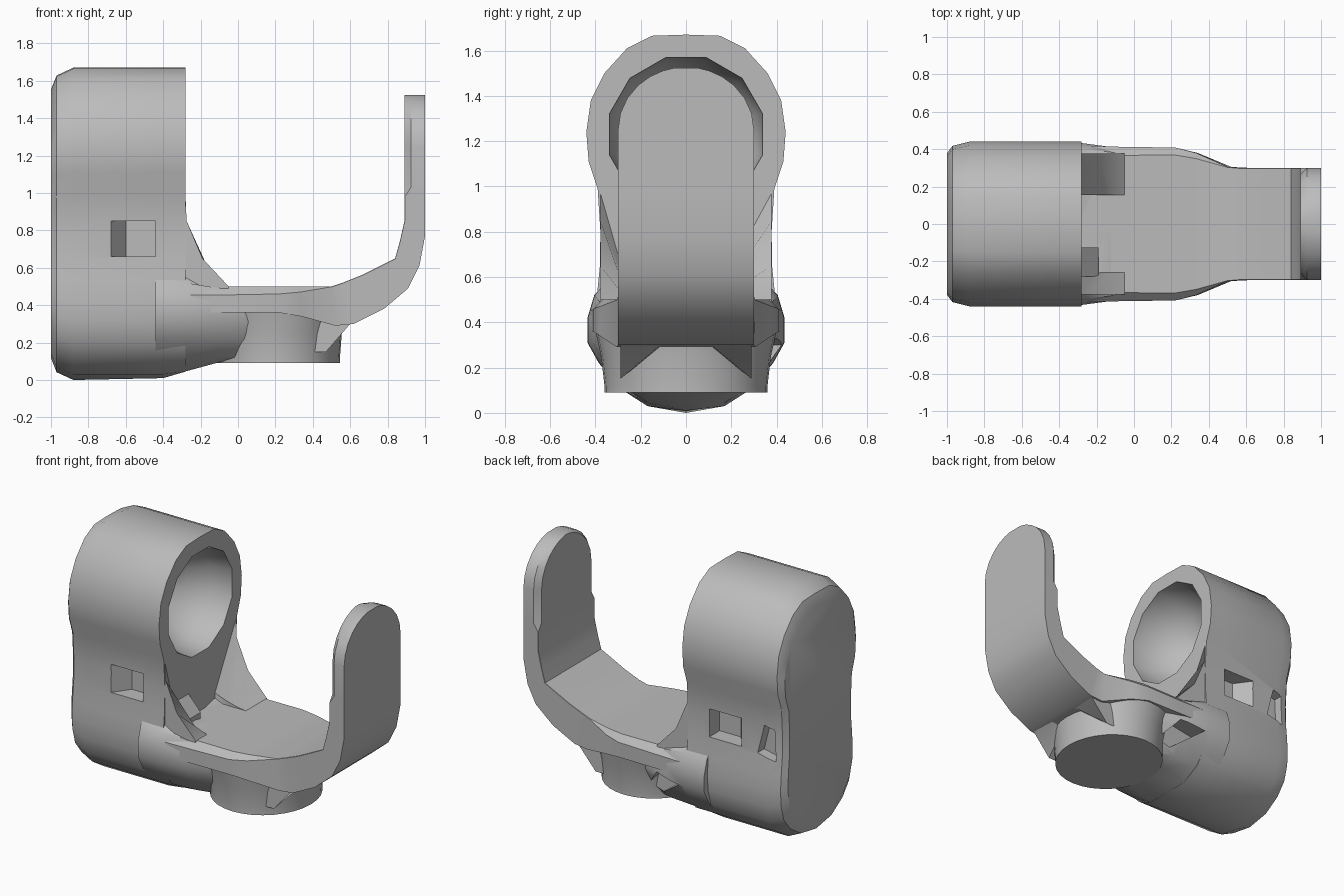
import bpy, bmesh, math
from mathutils import Vector

if "Cube" in bpy.data.objects:
    bpy.data.objects.remove(bpy.data.objects["Cube"], do_unlink=True)

grey = bpy.data.materials.new("plain_grey")
grey.use_nodes = True
grey.diffuse_color = (0.5, 0.5, 0.5, 1)
grey.node_tree.nodes["Principled BSDF"].inputs["Base Color"].default_value = (0.5, 0.5, 0.5, 1)


def loft(name, rings):
    """Skin a list of equal-length point rings and cap both ends."""
    bm = bmesh.new()
    loops = [[bm.verts.new(p) for p in ring] for ring in rings]
    n = len(loops[0])
    for a, b in zip(loops, loops[1:]):
        for i in range(n):
            j = (i + 1) % n
            bm.faces.new((a[i], a[j], b[j], b[i]))
    bm.faces.new(loops[0])
    bm.faces.new(loops[-1])
    bmesh.ops.recalc_face_normals(bm, faces=bm.faces)
    mesh = bpy.data.meshes.new(name)
    bm.to_mesh(mesh)
    bm.free()
    mesh.materials.append(grey)
    obj = bpy.data.objects.new(name, mesh)
    bpy.context.collection.objects.link(obj)
    return obj


def wedge(name, y0, outline0, y1, outline1):
    """Bridge two x-z outlines that lie at different y."""
    return loft(name, [[(x, y, z) for x, z in outline]
                       for y, outline in ((y0, outline0), (y1, outline1))])


def mirrored(half):
    """Close a half outline that runs from top to bottom on +y."""
    return half + [(-y, z) for y, z in reversed(half) if y > 0]


def carve(obj, cutters):
    """Subtract the cutters for good, then discard them."""
    for c in cutters:
        c.hide_render = True
        m = obj.modifiers.new("cut", "BOOLEAN")
        m.operation, m.solver, m.object = "DIFFERENCE", "EXACT", c
    dg = bpy.context.evaluated_depsgraph_get()
    mesh = bpy.data.meshes.new_from_object(obj.evaluated_get(dg))
    obj.modifiers.clear()
    obj.data = mesh
    for c in cutters:
        bpy.data.objects.remove(c, do_unlink=True)


parts = []

# Body: round barrel on a narrower base, with a rounded back edge
BODY = mirrored([(0, 1.67), (0.15, 1.665), (0.26, 1.61), (0.36, 1.5), (0.42, 1.38),
                 (0.44, 1.24), (0.43, 1.11), (0.39, 0.99), (0.378, 0.8), (0.38, 0.65),
                 (0.392, 0.53), (0.4, 0.42), (0.395, 0.31), (0.365, 0.2), (0.295, 0.11),
                 (0.17, 0.03), (0, 0)])
MID = 0.83
body = loft("body", [
    [(x, y * s, max(MID + (z - MID) * s, floor)) for y, z in BODY]
    for x, s, floor in [(-1, 0.86, 0), (-0.97, 0.95, 0), (-0.88, 1, 0),
                        (-0.4, 1, 0.01), (-0.28, 1, 0.045)]])


def ring(x, r, sides=12):
    turn = math.tau / sides
    return [(x, r * math.cos(turn * (i + 0.5)), 1.23 + r * math.sin(turn * (i + 0.5)))
            for i in range(sides)]


# Bowl-shaped bore, side windows and the rear notch
cutters = [loft("bore_cutter", [ring(-0.2, 0.352), ring(-0.29, 0.35), ring(-0.42, 0.325),
                                ring(-0.55, 0.25), ring(-0.64, 0.13)])]
for s in (-1, 1):
    cutters.append(loft("window_cutter", [
        [(x0, s * y, 0.66), (-0.44, s * y, 0.66), (-0.44, s * y, 0.85), (x0, s * y, 0.85)]
        for x0, y in ((-0.68, 0.45), (-0.68, 0.38), (-0.6, 0.27))]))
NOTCH = [(-0.93, 0.62), (-0.8, 0.65), (-0.85, 0.85), (-0.92, 0.83)]
cutters.append(wedge("notch_cutter", 0.31, NOTCH, 0.5, NOTCH))
carve(body, cutters)
parts.append(body)

# Nose: proud cheeks beside the body that taper into the foot
NOSE = mirrored([(0, 0.49), (0.36, 0.57), (0.405, 0.52), (0.435, 0.42), (0.435, 0.31),
                 (0.385, 0.22), (0.3, 0.12), (0.17, 0.04), (0, 0.01)])
nose = loft("nose", [[(x, y * s, min(max(z, floor), top)) for y, z in NOSE]
                     for x, s, floor, top in [(-0.44, 1, 0.012, 0.57), (-0.28, 0.995, 0.046, 0.57),
                                              (-0.1, 0.94, 0.095, 0.49), (0.1, 0.78, 0.12, 0.47)]])
HOLLOW = [(-0.24, 0.3), (-0.02, 0.14), (0.1, 0.14), (-0.06, 0.33)]
carve(nose, [wedge("hollow_cutter", 0.3, HOLLOW, 0.5, HOLLOW)])
parts.append(nose)

# Round foot flaring up into the deck
foot_rings = []
for z, cx, rx, ry in [(0.09, 0.21, 0.335, 0.36), (0.12, 0.21, 0.335, 0.36),
                      (0.25, 0.205, 0.35, 0.375), (0.34, 0.2, 0.37, 0.395),
                      (0.4, 0.19, 0.4, 0.405)]:
    foot_rings.append([(cx + rx * math.cos(math.tau * i / 32),
                        ry * math.sin(math.tau * i / 32), z) for i in range(32)])
parts.append(loft("foot", foot_rings))

# Deck that sweeps up into the arm: inner x, z, outer x, z, half width, edge chamfer
STATIONS = [(-0.3, 0.5, -0.3, 0.36, 0.42, 0.045), (-0.05, 0.5, -0.05, 0.36, 0.412, 0.045),
            (0.22, 0.5, 0.22, 0.36, 0.409, 0.04), (0.33, 0.5, 0.34, 0.34, 0.38, 0.03),
            (0.5, 0.5, 0.52, 0.29, 0.305, 0.002), (0.56, 0.52, 0.62, 0.3, 0.3, 0.002),
            (0.66, 0.56, 0.78, 0.38, 0.3, 0.002), (0.84, 0.65, 0.91, 0.49, 0.3, 0.002),
            (0.865, 0.74, 0.97, 0.61, 0.3, 0.002), (0.89, 0.85, 1, 0.77, 0.3, 0.002),
            (0.89, 0.98, 1, 0.98, 0.3, 0.002), (0.89, 1.03, 1, 1.03, 0.3, 0.035),
            (0.89, 1.25, 1, 1.25, 0.3, 0.035)]
for a in (15, 30, 45, 58, 70, 80):
    t = math.radians(a)
    z = 1.25 + 0.277 * math.sin(t)
    STATIONS.append((0.89, z, 1, z, 0.3 * math.cos(t), 0.035))
arm_rings = []
for xi, zi, xo, zo, w, c in STATIONS:
    inner, outer = Vector((xi, 0, zi)), Vector((xo, 0, zo))
    shoulder = inner + (outer - inner).normalized() * c
    arm_rings.append([p + Vector((0, y, 0)) for p, y in
                      [(inner, w - c), (shoulder, w), (outer, w),
                       (outer, -w), (shoulder, -w), (inner, c - w)]])
parts.append(loft("deck_and_arm", arm_rings))

# Gussets between the body and the deck: tall at the sides, falling towards the middle
TALL = [(-0.32, 0.4), (-0.05, 0.4), (-0.05, 0.5), (-0.19, 0.65), (-0.275, 0.85),
        (-0.28, 0.97), (-0.32, 0.97)]
LOW = [(-0.32, 0.4), (-0.05, 0.4), (-0.05, 0.5), (-0.12, 0.51), (-0.2, 0.53),
       (-0.28, 0.56), (-0.32, 0.56)]
BLOCK = [(-0.32, 0.4), (-0.19, 0.4), (-0.19, 0.56), (-0.28, 0.66), (-0.32, 0.66)]
parts.append(wedge("left_gusset", 0.155, LOW, 0.378, TALL))
parts.append(wedge("right_gusset", -0.26, LOW, -0.378, TALL))
parts.append(wedge("right_block", -0.125, BLOCK, -0.28, BLOCK))

# Ribs under the arm
RIB = [(0.38, 0.15), (0.47, 0.15), (0.6, 0.3), (0.7, 0.36), (0.38, 0.38)]
RIB_EDGE = [(0.38, 0.3), (0.5, 0.3), (0.6, 0.31), (0.7, 0.36), (0.38, 0.38)]
for s, side in ((1, "left"), (-1, "right")):
    parts.append(wedge(side + "_rib", s * 0.29, RIB, s * 0.1, RIB_EDGE))

# Smooth curved faces, keep hard edges
bpy.ops.object.select_all(action="DESELECT")
for p in parts:
    p.select_set(True)
bpy.context.view_layer.objects.active = body
bpy.ops.object.shade_smooth_by_angle(angle=math.radians(32))
